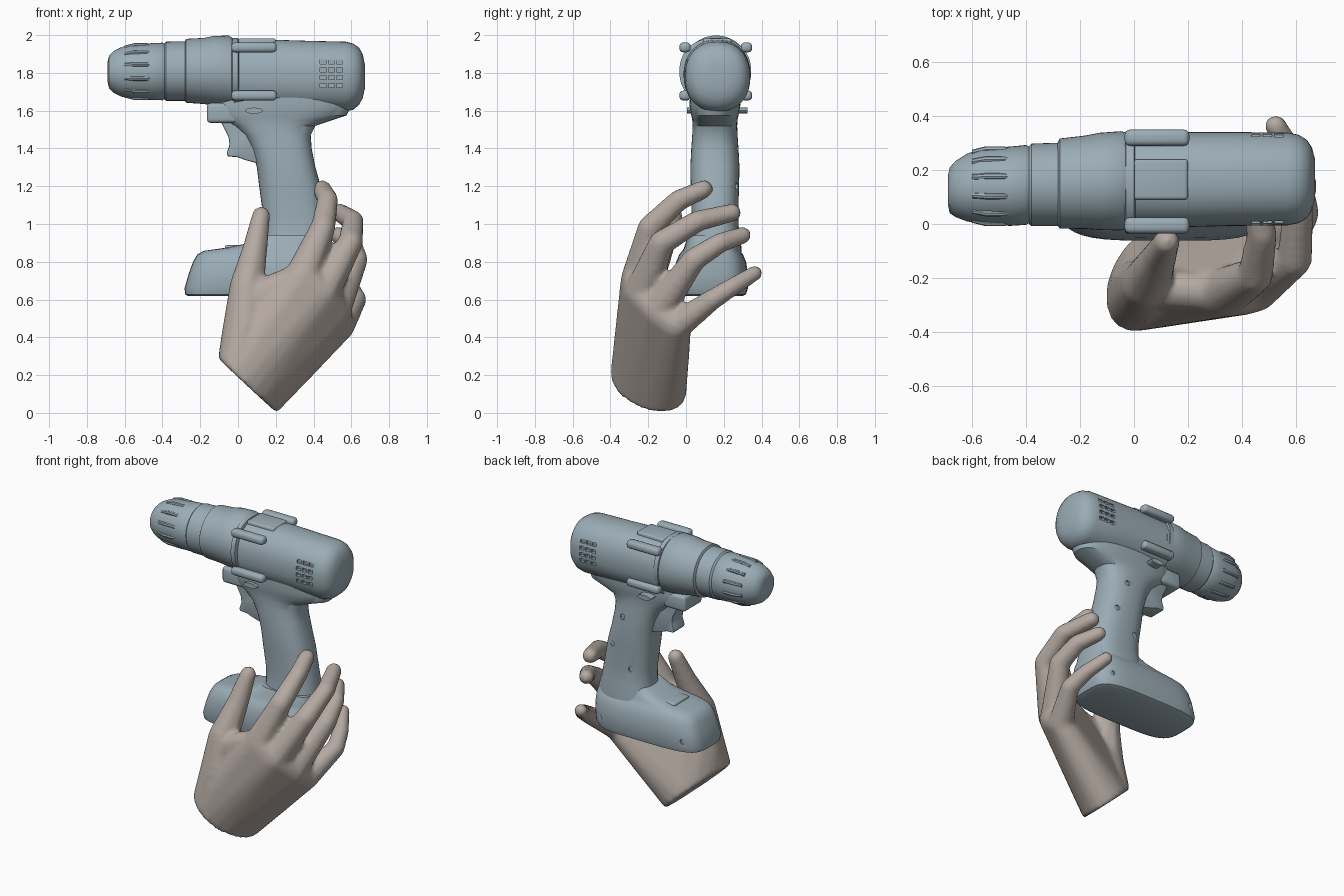
import bpy, bmesh, math
from mathutils import Vector

if "Cube" in bpy.data.objects:
    bpy.data.objects.remove(bpy.data.objects["Cube"])

def material(name, rgb):
    m = bpy.data.materials.new(name)
    m.diffuse_color = (*rgb, 1)
    m.use_nodes = True
    m.node_tree.nodes["Principled BSDF"].inputs["Base Color"].default_value = m.diffuse_color
    return m

SHELL = material("blue_grey_plastic", (0.33, 0.42, 0.47))
SKIN = material("warm_skin", (0.46, 0.40, 0.36))

def finish(name, bm, mat, angle=35):
    bmesh.ops.recalc_face_normals(bm, faces=bm.faces)
    me = bpy.data.meshes.new(name)
    bm.to_mesh(me)
    bm.free()
    ob = bpy.data.objects.new(name, me)
    bpy.context.collection.objects.link(ob)
    me.materials.append(mat)
    smooth(ob, angle)
    return ob

def activate(ob):
    bpy.ops.object.select_all(action='DESELECT')
    ob.select_set(True)
    bpy.context.view_layer.objects.active = ob

def smooth(ob, angle):
    activate(ob)
    bpy.ops.object.shade_smooth_by_angle(angle=math.radians(angle))

def apply_mod(ob, kind, **props):
    activate(ob)
    mod = ob.modifiers.new(kind.lower(), kind)
    for k, v in props.items():
        setattr(mod, k, v)
    bpy.ops.object.modifier_apply(modifier=mod.name)

def loft(name, rings, u, v, power=2.0, sides=48, mat=SHELL, angle=35):
    """Skin superellipse rings: (centre, half size along u, half size along v)."""
    bm = bmesh.new()
    u, v, loops = Vector(u), Vector(v), []
    for c, a, b in rings:
        loop = []
        for i in range(sides):
            t = 2 * math.pi * i / sides
            cs, sn = math.cos(t), math.sin(t)
            p = Vector(c) + u * a * math.copysign(abs(cs) ** (2 / power), cs) \
                + v * b * math.copysign(abs(sn) ** (2 / power), sn)
            loop.append(bm.verts.new(p))
        loops.append(loop)
    for l0, l1 in zip(loops, loops[1:]):
        for i in range(sides):
            j = (i + 1) % sides
            bm.faces.new((l0[i], l0[j], l1[j], l1[i]))
    bm.faces.new(loops[0])
    bm.faces.new(loops[-1])
    return finish(name, bm, mat, angle)

def head_loft(name, prof, power=2.0):
    # prof rows: x, bottom z, top z, y centre, y half width
    return loft(name, [((x, y, (b + t) / 2), h, (t - b) / 2) for x, b, t, y, h in prof],
                (0, 1, 0), (0, 0, 1), power)

def upright_loft(name, prof, yc, power):
    # prof rows: z, x min, x max, y half width
    return loft(name, [(((a + b) / 2, yc, z), (b - a) / 2, h) for z, a, b, h in prof],
                (1, 0, 0), (0, 1, 0), power, 40)

def box(name, lo, hi, bevel=0.012):
    bm = bmesh.new()
    bmesh.ops.create_cube(bm, size=1)
    for vert in bm.verts:
        vert.co = [(a + b) / 2 + c * (b - a) for a, b, c in zip(lo, hi, vert.co)]
    if bevel:
        bmesh.ops.bevel(bm, geom=bm.edges[:], offset=bevel, segments=3, affect='EDGES', profile=0.5)
    return finish(name, bm, SHELL)

def cut(ob, cutters):
    for c in cutters:
        apply_mod(ob, 'BOOLEAN', operation='DIFFERENCE', object=c, solver='EXACT')
        bpy.data.objects.remove(c)
    smooth(ob, 35)

def peg(name, x, z, y0, y1, r, rz=None):
    return loft(name, [((x, y0, z), r, rz or r), ((x, y1, z), r, rz or r)],
                (1, 0, 0), (0, 0, 1), 2, 16)

# Chuck and gearbox
head_loft("chuck", [
    (-0.69, 1.75, 1.86, .125, .055), (-0.683, 1.72, 1.89, .125, .085),
    (-0.66, 1.695, 1.915, .13, .105), (-0.62, 1.675, 1.935, .135, .125),
    (-0.57, 1.662, 1.95, .14, .14), (-0.46, 1.657, 1.957, .14, .147),
    (-0.40, 1.655, 1.96, .145, .148), (-0.39, 1.66, 1.955, .145, .143),
    (-0.38, 1.652, 1.965, .145, .153), (-0.26, 1.652, 1.967, .147, .155)])
for k in range(12):
    # grip ribs around the chuck
    t = 2 * math.pi * (k + .5) / 12
    y, z = .14 + .141 * math.cos(t), 1.807 + .143 * math.sin(t)
    loft("chuck_rib", [((-.60, y - .012 * math.cos(t), z - .012 * math.sin(t)), .011, .011),
                       ((-.55, y, z), .012, .012), ((-.48, y, z), .012, .012),
                       ((-.46, y - .008 * math.cos(t), z - .008 * math.sin(t)), .011, .011)],
         (0, 1, 0), (0, 0, 1), 2, 8)
head_loft("gearbox", [
    (-0.285, 1.66, 1.96, .147, .15), (-0.275, 1.642, 1.98, .15, .167),
    (-0.18, 1.635, 1.985, .155, .173), (-0.13, 1.628, 1.995, .158, .18),
    (-0.05, 1.62, 1.998, .16, .184), (-0.03, 1.62, 1.985, .16, .18), (0.02, 1.61, 1.97, .165, .175)])

# Motor housing with rounded back and vent slots
motor = head_loft("motor_housing", [
    (-0.02, 1.605, 1.972, .163, .175), (0.2, 1.60, 1.975, .165, .176),
    (0.36, 1.597, 1.97, .167, .174), (0.57, 1.595, 1.965, .167, .172),
    (0.61, 1.605, 1.955, .167, .164), (0.64, 1.63, 1.935, .167, .146),
    (0.66, 1.665, 1.90, .167, .117), (0.672, 1.72, 1.845, .167, .07)], 2.25)
vents = []
for side in (-1, 1):
    for col in range(3):
        for row in range(4):
            x, z = .435 + col * .043, 1.722 + row * .042
            y = .167 + side * .17
            vents.append(box("vent_cutter", (x, y - .02, z), (x + .033, y + .02, z + .022), 0))
cut(motor, vents)

# Collar strap and side rails
head_loft("collar_strap", [(-.035, 1.64, 1.97, .155, .178), (-.03, 1.63, 1.985, .155, .19),
                           (.0, 1.63, 1.985, .155, .19), (.005, 1.64, 1.97, .155, .178)], 2.2)
for y in (-.005, .32):
    for z in (1.935, 1.68):
        box("side_rail", (-.035, y - .03, z - .026), (.205, y + .03, z + .026), .02)
box("top_plate", (.0, .09, 1.94), (.2, .24, 1.982))

# Grip and neck
grip = upright_loft("grip", [
    (.72, .06, .50, .14), (.88, .12, .495, .14), (.95, .135, .485, .128), (1.05, .132, .467, .123),
    (1.2, .112, .438, .128), (1.3, .10, .41, .13), (1.4, .07, .39, .125), (1.47, .03, .385, .12),
    (1.52, -.03, .41, .118), (1.55, -.09, .50, .12), (1.575, -.12, .575, .125),
    (1.63, -.13, .60, .135), (1.70, -.1, .59, .13)], .153, 2.5)
cut(grip, [peg("screw_cutter", x, z, .262, .36, .018) for x, z in ((.22, 1.06), (.36, 1.2), (.28, 1.4))])
box("trigger_guard", (-.165, .06, 1.535), (.0, .25, 1.64), .02)

# Trigger
bm = bmesh.new()
outline = [(-.10, 1.56), (-.075, 1.51), (-.05, 1.46), (-.045, 1.42), (-.06, 1.375), (-.055, 1.357),
           (-.005, 1.355), (.04, 1.338), (.09, 1.325), (.2, 1.32), (.2, 1.56)]
face = bm.faces.new([bm.verts.new((x, .095, z)) for x, z in outline])
ext = bmesh.ops.extrude_face_region(bm, geom=[face])
bmesh.ops.translate(bm, vec=(0, .12, 0), verts=[g for g in ext['geom'] if isinstance(g, bmesh.types.BMVert)])
bmesh.ops.bevel(bm, geom=bm.edges[:], offset=.008, segments=2, affect='EDGES', profile=.5)
finish("trigger", bm, SHELL)
peg("direction_button", .085, 1.60, .005, .325, .048, .016)

# Battery base
base = upright_loft("battery_base", [
    (.618, -.265, .465, .165), (.628, -.28, .49, .185), (.66, -.283, .505, .195), (.74, -.26, .51, .195),
    (.80, -.238, .51, .185), (.84, -.215, .508, .168), (.858, -.18, .505, .152), (.875, -.06, .50, .143),
    (.90, .06, .495, .135), (.94, .13, .487, .12)], .133, 4)
cut(base, [peg("screw_cutter", x, .70, .30, .40, .018) for x in (-.19, .43)])
box("battery_latch", (-.07, .06, .84), (.06, .22, .888))

# Hand: rounded hulls fused into one skin
def ball(x, y, z, r):
    bm = bmesh.new()
    bmesh.ops.create_icosphere(bm, subdivisions=2, radius=r)
    pts = [vert.co + Vector((x, y, z)) for vert in bm.verts]
    bm.free()
    return pts

hand = bmesh.new()
def hull(*sets):
    verts = [hand.verts.new(p) for s in sets for p in s]
    res = bmesh.ops.convex_hull(hand, input=verts)
    loose = {g for g in res['geom_interior'] + res['geom_unused'] if isinstance(g, bmesh.types.BMVert)}
    bmesh.ops.delete(hand, geom=list(loose), context='VERTS')

wrist = []
for i in range(20):
    t = 2 * math.pi * i / 20
    wrist.append(Vector((.05, -.2, .145)) + math.cos(t) * Vector((.155, .05, -.145))
                 + math.sin(t) * Vector((.02, .195, -.015)))
# finger joints from knuckle to tip: x, y, z, radius
fingers = [
    [(.34, -.25, .72, .095), (.45, -.19, .98, .068), (.475, -.04, 1.125, .058), (.445, .095, 1.185, .05)],
    [(.44, -.235, .63, .098), (.595, -.13, .90, .068), (.61, .06, 1.015, .058), (.54, .245, 1.06, .05)],
    [(.51, -.15, .54, .09), (.625, .04, .81, .064), (.60, .18, .90, .055), (.53, .30, .94, .047)],
    [(.54, -.05, .46, .08), (.625, .14, .60, .057), (.59, .25, .67, .05), (.525, .365, .74, .042)]]
thumb = [(.04, -.24, .46, .125), (.045, -.22, .66, .095), (.09, -.13, .87, .068), (.122, -.065, 1.045, .05)]
for chain in fingers + [thumb]:
    for a, b in zip(chain, chain[1:]):
        hull(ball(*a), ball(*b))
hull(wrist, ball(*thumb[0]))
hull(wrist, ball(.12, -.24, .45, .12), *[ball(*f[0]) for f in fingers])
hull(ball(.06, -.24, .61, .075), ball(.30, -.25, .71, .075), ball(.12, -.24, .42, .1))
hand_ob = finish("hand", hand, SKIN)
apply_mod(hand_ob, 'REMESH', mode='VOXEL', voxel_size=.014)
apply_mod(hand_ob, 'SMOOTH', factor=.5, iterations=8)
if not hand_ob.data.materials:
    hand_ob.data.materials.append(SKIN)
smooth(hand_ob, 60)
